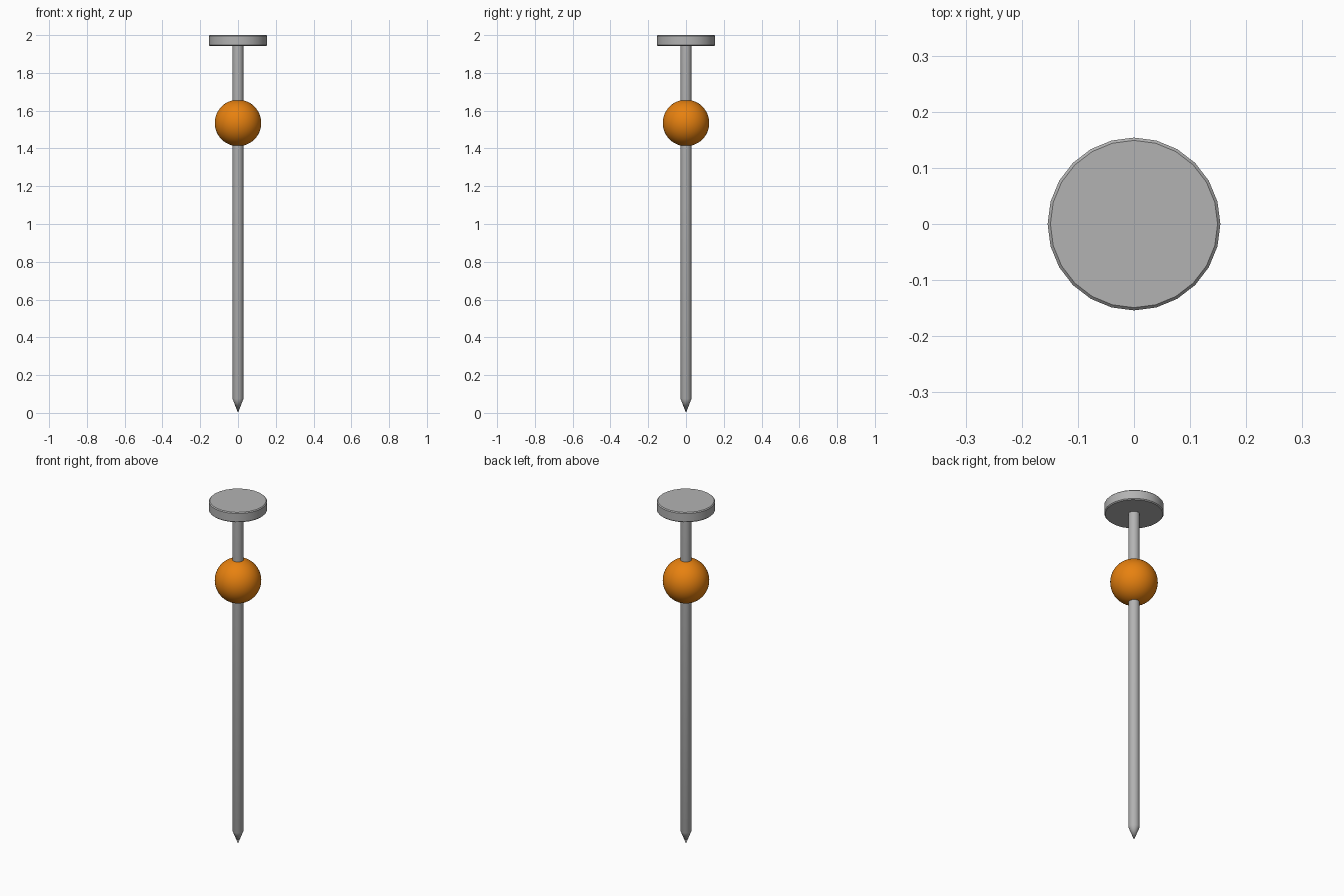
import bpy, bmesh, math

if "Cube" in bpy.data.objects:
    bpy.data.objects.remove(bpy.data.objects["Cube"])


def material(name, rgb):
    m = bpy.data.materials.new(name)
    m.diffuse_color = (*rgb, 1.0)
    m.use_nodes = True
    m.node_tree.nodes["Principled BSDF"].inputs["Base Color"].default_value = m.diffuse_color
    return m


steel = material("grey_steel", (0.45, 0.45, 0.45))
orange = material("orange_bead", (0.8, 0.22, 0.005))


def lathe(name, profile, sides, mat):
    """Revolve (radius, z) points about z; a radius of 0 makes a pole."""
    bm = bmesh.new()
    rings = []
    for r, z in profile:
        if r == 0:
            rings.append([bm.verts.new((0, 0, z))] * sides)
        else:
            rings.append([bm.verts.new((r * math.cos(2 * math.pi * i / sides),
                                        r * math.sin(2 * math.pi * i / sides), z))
                          for i in range(sides)])
    for a, b in zip(rings, rings[1:]):
        for i in range(sides):
            j = (i + 1) % sides
            bm.faces.new(list(dict.fromkeys((a[i], a[j], b[j], b[i]))))
    for ring in (rings[0], rings[-1]):      # flat caps on open ends
        if ring[0] is not ring[1]:
            bm.faces.new(ring)
    bmesh.ops.recalc_face_normals(bm, faces=bm.faces[:])
    me = bpy.data.meshes.new(name)
    bm.to_mesh(me)
    bm.free()
    me.materials.append(mat)
    ob = bpy.data.objects.new(name, me)
    bpy.context.collection.objects.link(ob)
    bpy.ops.object.select_all(action='DESELECT')
    ob.select_set(True)
    bpy.context.view_layer.objects.active = ob
    bpy.ops.object.shade_smooth_by_angle(angle=math.radians(30))
    return ob


# Shaft with pointed tip
lathe("shaft", [(0, 0.005), (0.029, 0.075), (0.029, 1.95)], 24, steel)

# Flat disc head with a slightly softened rim
R, B = 0.154, 0.005
lathe("head", [(R - B, 1.942), (R, 1.942 + B), (R, 2.0 - B), (R - B, 2.0)], 24, steel)

# Round bead threaded on the shaft
n = 24
bead = [(0.123 * math.sin(math.pi * k / n) if 0 < k < n else 0,
         1.535 - 0.123 * math.cos(math.pi * k / n)) for k in range(n + 1)]
lathe("bead", bead, 48, orange)

# Rest the tip on the ground
tip = bpy.data.objects["shaft"].data.vertices
min(tip, key=lambda v: v.co.z).co.z = 0.0
